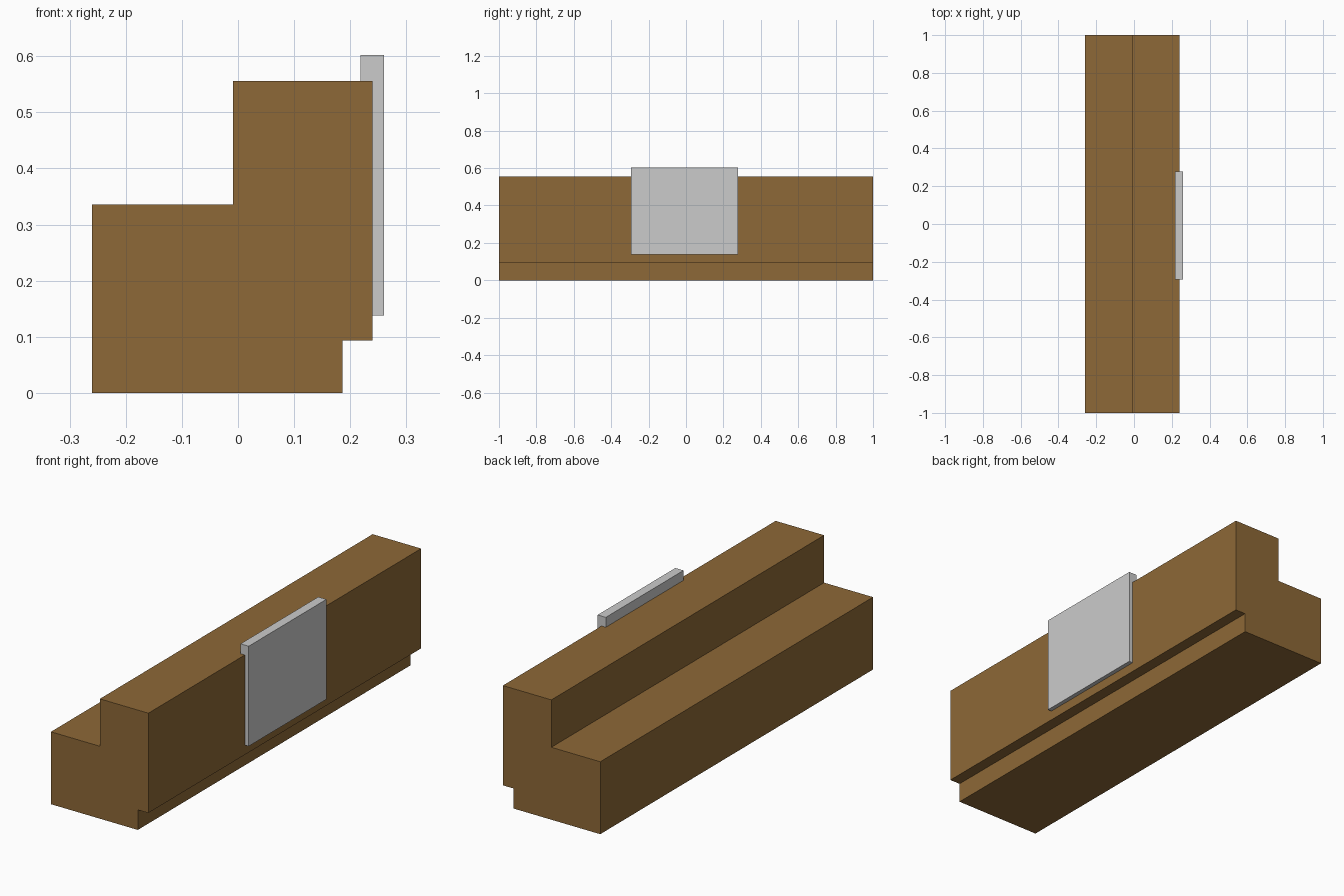
import bpy
import bmesh

if "Cube" in bpy.data.objects:
    bpy.data.objects.remove(bpy.data.objects["Cube"])


def extrude_profile(name, profile, y0, y1, material=None):
    """Make a closed prism from an (x, z) outline running along y."""
    bm = bmesh.new()
    face = bm.faces.new([bm.verts.new((x, y0, z)) for x, z in profile])
    result = bmesh.ops.extrude_face_region(bm, geom=[face])
    moved = [v for v in result["geom"] if isinstance(v, bmesh.types.BMVert)]
    bmesh.ops.translate(bm, verts=moved, vec=(0, y1 - y0, 0))
    bmesh.ops.recalc_face_normals(bm, faces=bm.faces)
    mesh = bpy.data.meshes.new(name)
    bm.to_mesh(mesh)
    bm.free()
    if material:
        mesh.materials.append(material)
    obj = bpy.data.objects.new(name, mesh)
    bpy.context.collection.objects.link(obj)
    return obj


wood = bpy.data.materials.new("wood")
wood.diffuse_color = (0.27, 0.14, 0.038, 1)
wood.use_nodes = True
wood.node_tree.nodes["Principled BSDF"].inputs["Base Color"].default_value = wood.diffuse_color

# Stepped beam with an undercut toe on the right
extrude_profile("stepped_beam", [
    (-0.26, 0), (0.186, 0), (0.186, 0.093), (0.24, 0.093),
    (0.24, 0.556), (-0.009, 0.556), (-0.009, 0.336), (-0.26, 0.336),
], -1, 1, wood)

# Flat plate let into the right side, rising above the top
extrude_profile("side_plate", [
    (0.218, 0.138), (0.26, 0.138), (0.26, 0.602), (0.218, 0.602),
], -0.293, 0.277)
